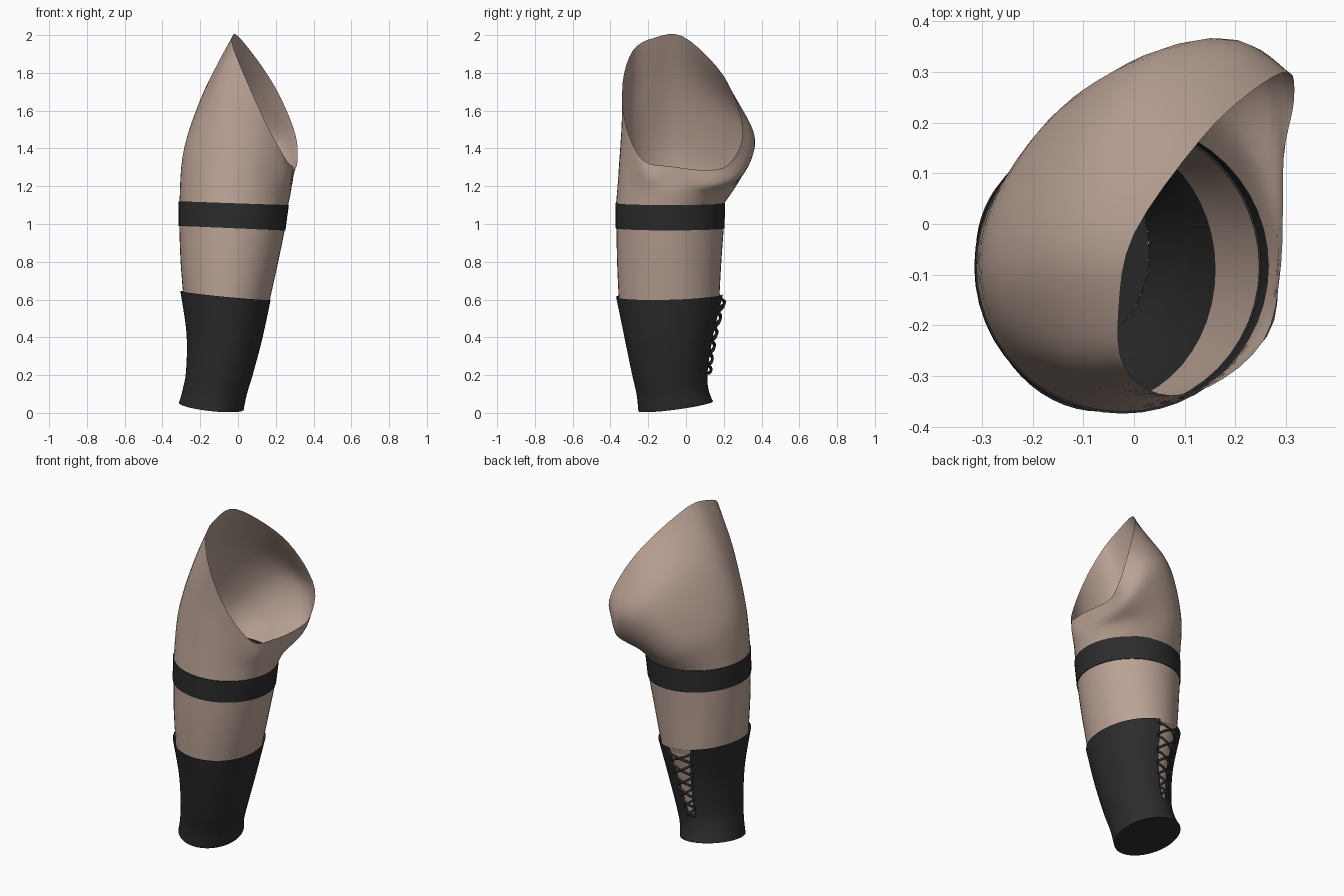
import bpy, bmesh, math
from mathutils import Vector

if "Cube" in bpy.data.objects:
    bpy.data.objects.remove(bpy.data.objects["Cube"])


def material(name, col):
    m = bpy.data.materials.new(name)
    m.diffuse_color = (*col, 1)
    m.use_nodes = True
    m.node_tree.nodes["Principled BSDF"].inputs["Base Color"].default_value = m.diffuse_color
    return m


SKIN = material("skin", (0.50, 0.37, 0.305))
BLACK = material("black cloth", (0.025, 0.025, 0.025))


def catmull(p, t, closed=False):
    """Smooth point at parameter t along control vectors p."""
    n = len(p)
    i = math.floor(t) if closed else min(int(t), n - 2)
    f = t - i
    get = (lambda k: p[k % n]) if closed else (lambda k: p[max(0, min(n - 1, k))])
    a, b, c, d = (get(i + k) for k in (-1, 0, 1, 2))
    return 0.5 * (2 * b + (c - a) * f + (2 * a - 5 * b + 4 * c - d) * f * f
                  + (3 * b - a - 3 * c + d) * f ** 3)


def section(s, ang, off=0.0):
    """Point on a tilted ellipse: x0, x1, y0, y1, z, x tilt, y tilt."""
    c, n = math.cos(ang), math.sin(ang)
    return Vector(((s[0] + s[1]) / 2 + ((s[1] - s[0]) / 2 + off) * c,
                   (s[2] + s[3]) / 2 + ((s[3] - s[2]) / 2 + off) * n,
                   s[4] + s[5] * c + s[6] * n))


def loft(name, rows, mat, closed=True, cap=False):
    bm = bmesh.new()
    vs = [[bm.verts.new(p) for p in r] for r in rows]
    n = len(rows[0])
    for a, b in zip(vs, vs[1:]):
        for j in range(n if closed else n - 1):
            k = (j + 1) % n
            bm.faces.new((a[j], a[k], b[k], b[j]))
    if cap:
        bm.faces.new(vs[0][::-1])
    bmesh.ops.remove_doubles(bm, verts=bm.verts, dist=0.0004)
    me = bpy.data.meshes.new(name)
    bm.to_mesh(me)
    bm.free()
    me.materials.append(mat)
    ob = bpy.data.objects.new(name, me)
    bpy.context.collection.objects.link(ob)
    bpy.context.view_layer.objects.active = ob
    bpy.ops.object.select_all(action='DESELECT')
    ob.select_set(True)
    bpy.ops.object.shade_smooth_by_angle(angle=math.radians(40))
    return ob


N = 48
ANG = [2 * math.pi * j / N for j in range(N)]
V = lambda *a: Vector(a)

# Shared sections of the limb
band_top = V(-.31, .265, -.37, .203, 1.11, -.01, 0)
band_low = V(-.311, .247, -.368, .2, .978, -.012, 0)
mid_leg = V(-.304, .213, -.365, .187, .8, 0, 0)
low_leg = V(-.288, .16, -.355, .175, .58, -.02, 0)

# Upper thigh: twelve columns from the band to the slanted open rim
lower = [(.28, -.085, 1.17), (.25, .09, 1.16), (.16, .22, 1.18), (0, .275, 1.22),
         (-.12, .25, 1.3), (-.23, .11, 1.36), (-.285, -.06, 1.4), (-.255, -.2, 1.4),
         (-.165, -.3, 1.39), (-.03, -.352, 1.33), (.11, -.335, 1.25), (.235, -.23, 1.18)]
upper = [(.285, -.08, 1.24), (.285, .14, 1.21), (.26, .29, 1.26), (.18, .365, 1.41),
         (.05, .33, 1.52), (-.07, .19, 1.64), (-.165, -.03, 1.72), (-.155, -.19, 1.71),
         (-.105, -.295, 1.67), (.0, -.338, 1.56), (.13, -.325, 1.4), (.262, -.22, 1.26)]
rim = [(.29, -.08, 1.305), (.295, .13, 1.285), (.315, .24, 1.33), (.305, .3, 1.47),
       (.23, .26, 1.66), (.13, .165, 1.83), (.0, -.02, 1.995), (-.03, -.17, 1.985),
       (-.02, -.28, 1.92), (.05, -.335, 1.75), (.15, -.32, 1.53), (.255, -.23, 1.34)]
loops = [[section(band_top, a) for a in ANG]]
for ctrl in (lower, upper, rim):
    pts = [Vector(p) for p in ctrl]
    loops.append([catmull(pts, 12 * j / N, True) for j in range(N)])
cols = list(zip(*loops))
loft("upper_thigh", [[catmull(c, 3 * i / 18) for c in cols] for i in range(19)], SKIN)

# Thigh band
loft("thigh_band", [[section(s, a, o) for a in ANG] for s, o in
                    ((band_low, 0), (band_low, .004), (band_top, .004), (band_top, 0))], BLACK)

# Lower leg
leg = [low_leg, mid_leg, band_low]
loft("lower_leg", [[section(catmull(leg, 2 * i / 8), a) for a in ANG] for i in range(9)], SKIN)

# Laced gaiter, split open at the back
gaiter = [V(-.312, .03, -.252, .142, .035, -.018, .026),
          V(-.292, .048, -.262, .118, .115, -.012, .015),
          V(-.275, .082, -.288, .115, .22, -.005, .005),
          V(-.273, .13, -.327, .145, .41, -.012, .005),
          V(-.305, .173, -.37, .2, .622, -.023, .008)]
BACK = math.radians(96)


def gap(t):
    """Half angle of the lace opening at height parameter t."""
    return 0 if t < 1.85 else math.radians(4 + 12 * (t - 1.85) / 2.15)


M = 56
rows = []
for i in range(33):
    t = 4 * i / 32
    s, g = catmull(gaiter, t), gap(t)
    rows.append([section(s, BACK + g + (2 * math.pi - 2 * g) * j / M) for j in range(M + 1)])
loft("gaiter", rows, BLACK, closed=False)
loft("gaiter_sole", [[section(gaiter[0], a) for a in ANG],
                     [section(gaiter[0], a) + V(0, 0, .004) for a in ANG]], BLACK, cap=True)

# Skin showing behind the laces
rows = []
for i in range(13):
    t = 1.8 + 2.15 * i / 12
    rows.append([section(catmull(gaiter, t), BACK + math.radians(d), -.014)
                 for d in range(-20, 21, 5)])
loft("calf_behind_laces", rows, SKIN, closed=False)

# Crossed laces
cu = bpy.data.curves.new("laces", 'CURVE')
cu.dimensions = '3D'
cu.bevel_depth = .007
cu.bevel_resolution = 1
cu.use_fill_caps = True
cu.materials.append(BLACK)
STEPS = 6
for k in range(STEPS):
    t0, t1 = (1.85 + 2.0 * (k + f) / STEPS for f in (.05, .95))
    for side in (-1, 1):
        sp = cu.splines.new('POLY')
        sp.points.add(4)
        for q in range(5):
            f = q / 4
            t = t0 + (t1 - t0) * f
            a = BACK + side * (2 * f - 1) * (gap(t) + math.radians(4))
            off = .006 + .014 * math.sin(math.pi * f)
            sp.points[q].co = (*section(catmull(gaiter, t), a, off), 1)
bpy.context.collection.objects.link(bpy.data.objects.new("laces", cu))
